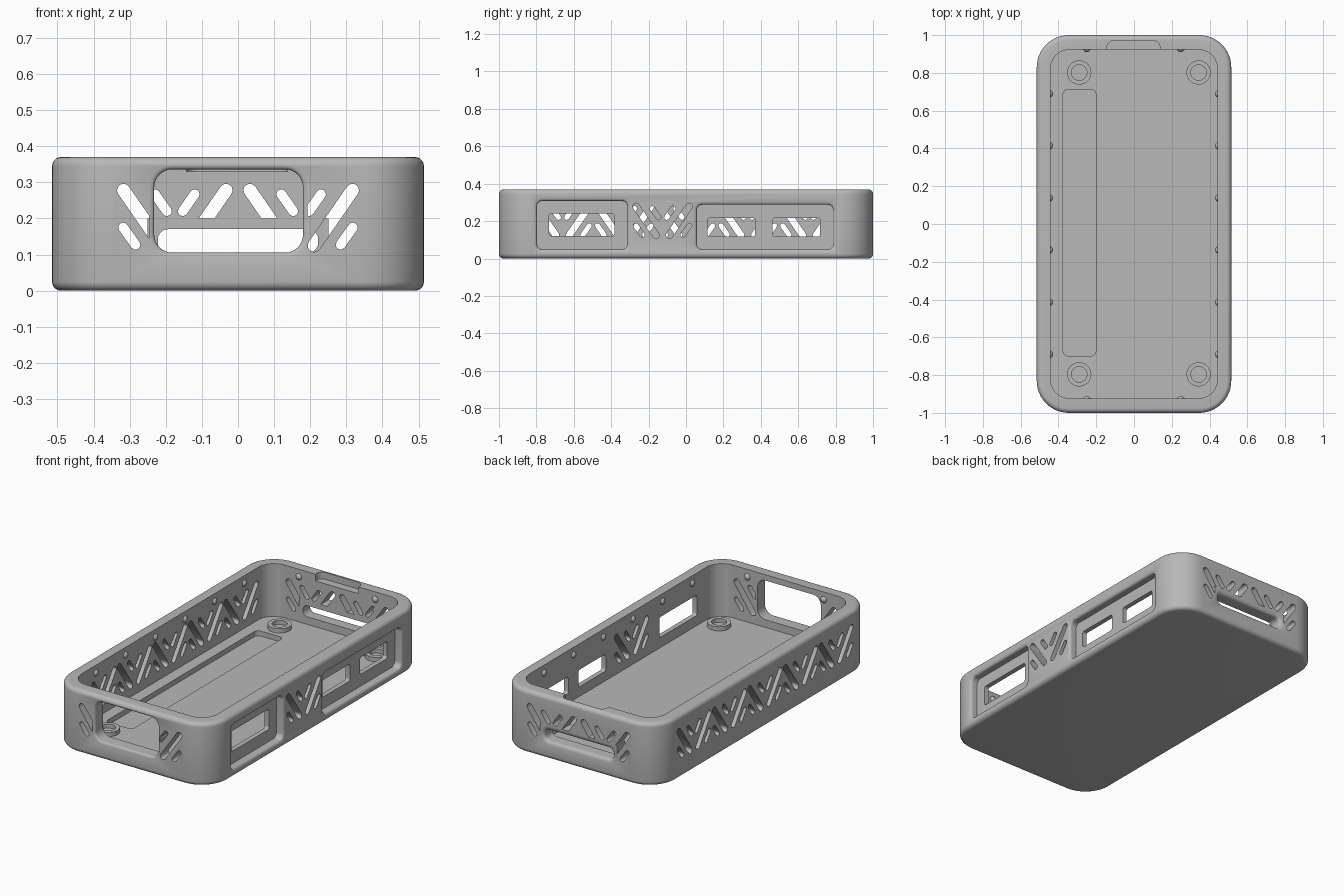
import bpy, bmesh
from math import sin, cos, pi, sqrt, atan2

if "Cube" in bpy.data.objects:
    bpy.data.objects.remove(bpy.data.objects["Cube"], do_unlink=True)

grey = bpy.data.materials.new("plain_grey")
grey.use_nodes = True
grey.diffuse_color = (0.48, 0.48, 0.48, 1)
grey.node_tree.nodes["Principled BSDF"].inputs["Base Color"].default_value = (0.48, 0.48, 0.48, 1)

# Half sizes, wall thickness and floor height of the tray
HX, HY, HZ = 0.515, 1.0, 0.37
WALL, FLOOR = 0.073, 0.06

# Map outline coordinates (u, v) and depth d to space, by extrusion axis
PLACE = {"x": lambda u, v, d: (d, u, v),
         "y": lambda u, v, d: (u, d, v),
         "z": lambda u, v, d: (u, v, d)}


def rounded(u0, u1, v0, v1, r, grow=0.0, seg=8):
    """Rounded rectangle outline, optionally grown outward."""
    u0, u1, v0, v1, r = u0 - grow, u1 + grow, v0 - grow, v1 + grow, r + grow
    corners = [(u1 - r, v1 - r), (u0 + r, v1 - r), (u0 + r, v0 + r), (u1 - r, v0 + r)]
    return [(cu + r * cos((k + i / seg) * pi / 2), cv + r * sin((k + i / seg) * pi / 2))
            for k, (cu, cv) in enumerate(corners) for i in range(seg + 1)]


def capsule(a, b, width, seg=6):
    """Outline of a round-ended slot from a to b."""
    t = atan2(b[1] - a[1], b[0] - a[0])
    return [(c[0] + width / 2 * cos(t + s + i * pi / seg), c[1] + width / 2 * sin(t + s + i * pi / seg))
            for c, s in ((b, -pi / 2), (a, pi / 2)) for i in range(seg + 1)]


def loft(bm, layers, axis):
    """Skin a closed solid through layers of (outline, depth)."""
    rings = [[bm.verts.new(PLACE[axis](u, v, d)) for u, v in pts] for pts, d in layers]
    n = len(rings[0])
    for lo, hi in zip(rings, rings[1:]):
        for i in range(n):
            bm.faces.new((lo[i], lo[(i + 1) % n], hi[(i + 1) % n], hi[i]))
    bm.faces.new(rings[0])
    bm.faces.new(rings[-1])


def finish(name, bm):
    bmesh.ops.recalc_face_normals(bm, faces=bm.faces)
    mesh = bpy.data.meshes.new(name)
    bm.to_mesh(mesh)
    bm.free()
    mesh.materials.append(grey)
    ob = bpy.data.objects.new(name, mesh)
    bpy.context.collection.objects.link(ob)
    return ob


def solid(name, layers, axis="z"):
    bm = bmesh.new()
    loft(bm, layers, axis)
    return finish(name, bm)


def activate(ob):
    bpy.ops.object.select_all(action="DESELECT")
    ob.select_set(True)
    bpy.context.view_layer.objects.active = ob


def cut(target, cutter):
    mod = target.modifiers.new("cut", "BOOLEAN")
    mod.operation, mod.solver, mod.object = "DIFFERENCE", "EXACT", cutter
    activate(target)
    bpy.ops.object.modifier_apply(modifier=mod.name)
    bpy.data.objects.remove(cutter, do_unlink=True)


def flared(rect, r, axis, side, face, depth, lip):
    """Cutter entering a wall from outside, with a rounded-over lip."""
    layers = [(rounded(*rect, r), side * (face - depth))]
    for i in range(6):
        t = lip * (1 - i / 5)
        layers.append((rounded(*rect, r, lip - sqrt(lip ** 2 - (lip - t) ** 2)), side * (face - t)))
    layers.append((rounded(*rect, r, lip), side * (face + 0.05)))
    return solid("opening_cutter", layers, axis)


def vent_cutter(axis, side, face, centres):
    """Repeating V groups of slanted vent slots through one wall."""
    bm = bmesh.new()
    for c in centres:
        for m in (-1, 1):
            for top, low, w in (((0.142, 0.278), (0.036, 0.125), 0.036),
                                ((0.055, 0.267), (0.022, 0.22), 0.027),
                                ((0.143, 0.175), (0.109, 0.127), 0.027)):
                pts = capsule((c + m * top[0], top[1]), (c + m * low[0], low[1]), w)
                loft(bm, [(pts, side * (face - 0.11)), (pts, side * (face + 0.05))], axis)
    return finish("vent_cutter", bm)


def box(u, v, d, axis):
    pts = [(u[0], v[0]), (u[1], v[0]), (u[1], v[1]), (u[0], v[1])]
    return solid("keep_out", [(pts, d[0]), (pts, d[1])], axis)


# Tray shell: rounded block with softened top and bottom edges
edge = 0.025
arc = [(edge * (1 - sin(i * pi / 10)), edge * (1 - cos(i * pi / 10))) for i in range(6)]
profile = [(-g, z) for g, z in arc] + [(-g, HZ - z) for g, z in reversed(arc)]
shell = solid("tray_shell", [(rounded(-HX, HX, -HY, HY, 0.17, g, 12), z) for g, z in profile])

# Open interior, floor groove and latch notch in the back rim
inner = rounded(-HX + WALL, HX - WALL, -HY + 0.077, HY - 0.077, 0.1)
cut(shell, solid("interior", [(inner, FLOOR), (inner, 0.5)]))
groove = rounded(-0.375, -0.202, -0.698, 0.712, 0.025)
cut(shell, solid("groove", [(groove, 0.03), (groove, 0.2)]))
notch = rounded(-0.143, 0.137, 0.8, 0.97, 0.035)
cut(shell, solid("notch", [(notch, 0.33), (notch, 0.5)]))

# Slanted vents, kept clear of the end openings
front_vents = vent_cutter("y", -1, HY, (-0.175, 0.175))
cut(front_vents, box((-0.247, 0.193), (0.05, 0.36), (-1.3, -0.7), "y"))
back_vents = vent_cutter("y", 1, HY, (-0.175, 0.175))
cut(back_vents, box((-0.25, 0.25), (0.05, 0.2), (0.7, 1.3), "y"))
for cutter in (front_vents, back_vents,
               vent_cutter("x", -1, HX, [0.33 * k for k in range(-2, 3)]),
               vent_cutter("x", 1, HX, [-0.125])):
    cut(shell, cutter)

# Large front window and low back slot
cut(shell, flared((-0.232, 0.18, 0.105, 0.336), 0.05, "y", -1, HY, 0.15, 0.012))
cut(shell, flared((-0.222, 0.222, 0.105, 0.17), 0.028, "y", 1, HY, 0.15, 0.02))

# Port recesses on the side, each with its through windows
for rect in ((-0.797, -0.313, 0.048, 0.308), (0.058, 0.787, 0.048, 0.288)):
    cut(shell, flared(rect, 0.03, "x", 1, HX, 0.045, 0.015))
for y0, y1, z0, z1 in ((-0.733, -0.383, 0.12, 0.24), (0.115, 0.37, 0.117, 0.217), (0.463, 0.717, 0.117, 0.217)):
    port = rounded(y0, y1, z0, z1, 0.014)
    cut(shell, solid("port", [(port, 0.35), (port, 0.6)], "x"))

# Screw bosses: low rings in the four corners
for x, side in ((-0.29, "right"), (0.342, "left")):
    for y, end in ((-0.796, "front"), (0.802, "back")):
        disc = lambda r: [(x + r * cos(i * pi / 16), y + r * sin(i * pi / 16)) for i in range(32)]
        boss = solid(f"{end}_{side}_boss", [(disc(0.064), 0.04), (disc(0.064), 0.085)])
        cut(boss, solid("boss_hole", [(disc(0.041), 0.062), (disc(0.041), 0.2)]))

# Snap bumps around the inside of the rim
spots = [(s * (HX - WALL + 0.008), 0.69 - 0.276 * k) for s in (-1, 1) for k in range(6)]
spots += [(x, s * (HY - 0.069)) for s in (-1, 1) for x in (-0.25, 0.247)]
bm = bmesh.new()
for x, y in spots:
    ball = bmesh.ops.create_uvsphere(bm, u_segments=16, v_segments=10, radius=0.021)
    bmesh.ops.translate(bm, verts=ball["verts"], vec=(x, y, 0.325))
finish("snap_bumps", bm)

# Smooth the curves and keep the edges crisp
for ob in list(bpy.context.scene.objects):
    if ob.type == "MESH" and grey.name in ob.data.materials:
        activate(ob)
        bpy.ops.object.shade_smooth_by_angle(angle=0.6)
